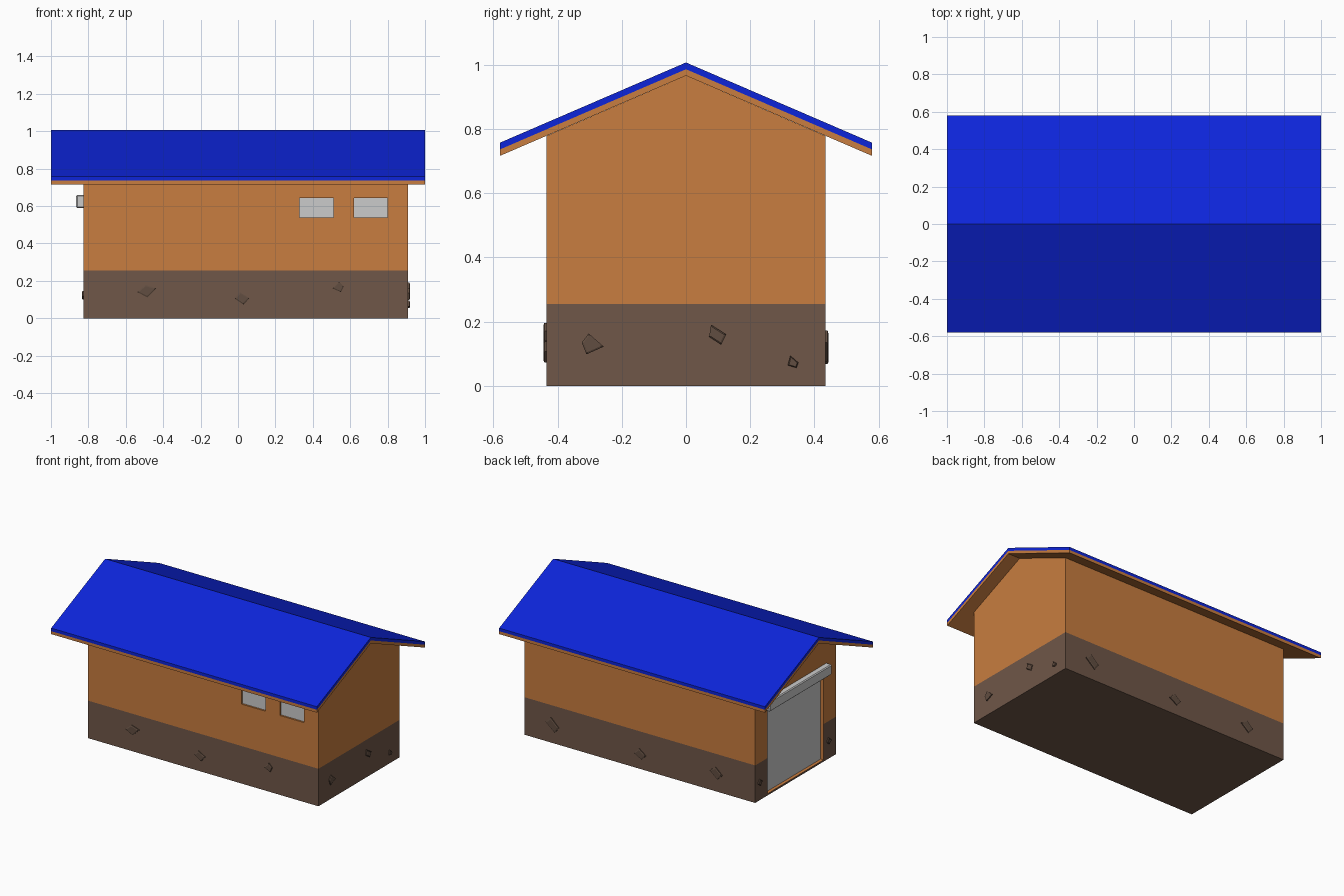
import bpy, bmesh
from mathutils import Vector

if "Cube" in bpy.data.objects:
    bpy.data.objects.remove(bpy.data.objects["Cube"])


def material(name, rgb):
    m = bpy.data.materials.new(name)
    m.diffuse_color = (*rgb, 1)
    m.use_nodes = True
    m.node_tree.nodes["Principled BSDF"].inputs["Base Color"].default_value = m.diffuse_color
    return m


ORANGE = material("orange_wall", (0.58, 0.205, 0.05))
BLUE = material("blue_roof", (0.004, 0.018, 0.70))
BROWN = material("brown_plinth", (0.16, 0.095, 0.065))
STONE = material("dark_stone", (0.12, 0.075, 0.052))

X0, X1, W = -0.825, 0.91, 0.435   # wall ends and half depth


def finish(name, bm, *mats):
    bmesh.ops.recalc_face_normals(bm, faces=bm.faces)
    me = bpy.data.meshes.new(name)
    bm.to_mesh(me)
    bm.free()
    for m in mats:
        me.materials.append(m)
    ob = bpy.data.objects.new(name, me)
    bpy.context.collection.objects.link(ob)
    return ob


def extrude_x(bm, profile, x0, x1):
    """Prism along x from a (y, z) profile."""
    f = bm.faces.new([bm.verts.new((x0, y, z)) for y, z in profile])
    new = bmesh.ops.extrude_face_region(bm, geom=[f])["geom"]
    bmesh.ops.translate(bm, vec=(x1 - x0, 0, 0),
                        verts=[v for v in new if isinstance(v, bmesh.types.BMVert)])


def box(name, lo, hi, *mats):
    bm = bmesh.new()
    extrude_x(bm, [(lo[1], lo[2]), (hi[1], lo[2]), (hi[1], hi[2]), (lo[1], hi[2])], lo[0], hi[0])
    return finish(name, bm, *mats)


# Walls: gabled prism with a brown band at the bottom
bm = bmesh.new()
extrude_x(bm, [(-W, 0), (W, 0), (W, 0.778), (0, 0.966), (-W, 0.778)], X0, X1)
bmesh.ops.bisect_plane(bm, geom=bm.verts[:] + bm.edges[:] + bm.faces[:],
                       plane_co=(0, 0, 0.255), plane_no=(0, 0, 1))
for f in bm.faces:
    f.material_index = 1 if f.calc_center_median().z < 0.255 else 0
walls = finish("walls", bm, ORANGE, BROWN)


def recess(name, lo, hi):
    cutter = box(name, lo, hi, ORANGE)
    cutter.hide_render = True
    mod = walls.modifiers.new(name, 'BOOLEAN')
    mod.operation, mod.solver, mod.object = 'DIFFERENCE', 'EXACT', cutter
    mod.material_mode = 'TRANSFER'
    bpy.context.view_layer.objects.active = walls
    bpy.ops.object.modifier_apply(modifier=mod.name)
    bpy.data.objects.remove(cutter)


# Garage door in the left end, with its roller housing
recess("door_cutter", (X0 - 0.1, -0.30, 0.012), (X0 + 0.03, 0.30, 0.62))
box("garage_door", (X0 + 0.022, -0.30, 0.012), (X0 + 0.032, 0.30, 0.62))
housing = box("door_housing", (X0 - 0.04, -0.335, 0.59), (X0 + 0.005, 0.335, 0.66))
bev = housing.modifiers.new("bevel", 'BEVEL')
bev.width, bev.segments = 0.006, 1

# Two small windows in the front wall
for i, x in enumerate((0.33, 0.62)):
    recess("window_cutter", (x, -W - 0.1, 0.54), (x + 0.18, -W + 0.02, 0.642))
    box(f"window_{i + 1}", (x, -W + 0.012, 0.54), (x + 0.18, -W + 0.022, 0.642))

# Roof: blue covering over an orange board layer
for name, top, mat in (("roof_covering", 1.007, BLUE), ("roof_boards", 0.987, ORANGE)):
    bm = bmesh.new()
    eave = top - 0.25
    extrude_x(bm, [(-0.58, eave), (0, top), (0.58, eave),
                   (0.58, eave - 0.021), (0, top - 0.021), (-0.58, eave - 0.021)], -1, 1)
    finish(name, bm, mat)


# Stones: tapered four-sided chips standing out of the plinth
def stone(name, place, normal, corners):
    bm = bmesh.new()
    c = sum((Vector(p) for p in corners), Vector((0, 0))) / 4
    rings = []
    for scale, out in ((1, -0.004), (1, 0.006), (0.78, 0.009)):
        rings.append([bm.verts.new(place(*(c + (Vector(p) - c) * scale)) + Vector(normal) * out)
                      for p in corners])
    for a, b in zip(rings, rings[1:]):
        for i in range(4):
            j = (i + 1) % 4
            bm.faces.new((a[i], a[j], b[j], b[i]))
    bm.faces.new(rings[0])
    bm.faces.new(rings[-1])
    finish(name, bm, STONE)


SIDES = {
    "front": (lambda u, z: Vector((u, -W, z)), (0, -1, 0), [
        [(-.54, .14), (-.495, .178), (-.435, .16), (-.485, .112)],
        [(-.02, .107), (.01, .138), (.062, .107), (.03, .073)],
        [(.505, .16), (.54, .196), (.565, .17), (.55, .14)]]),
    "right": (lambda u, z: Vector((X1, u, z)), (1, 0, 0), [
        [(-.325, .135), (-.303, .163), (-.256, .122), (-.31, .098)],
        [(.078, .19), (.125, .16), (.11, .128), (.072, .153)],
        [(.325, .094), (.35, .072), (.344, .056), (.317, .064)]]),
    "back": (lambda u, z: Vector((u, W, z)), (0, 1, 0), [
        [(.75, .135), (.71, .172), (.65, .115), (.68, .075)],
        [(.085, .10), (.045, .138), (-.005, .10), (.025, .068)],
        [(-.485, .135), (-.53, .165), (-.58, .12), (-.545, .085)]]),
    "left": (lambda u, z: Vector((X0, u, z)), (-1, 0, 0), [
        [(.41, .12), (.39, .145), (.365, .125), (.385, .10)],
        [(-.33, .12), (-.35, .145), (-.38, .12), (-.355, .10)]]),
}
for side, (place, normal, quads) in SIDES.items():
    for i, q in enumerate(quads):
        stone(f"stone_{side}_{i + 1}", place, normal, q)
